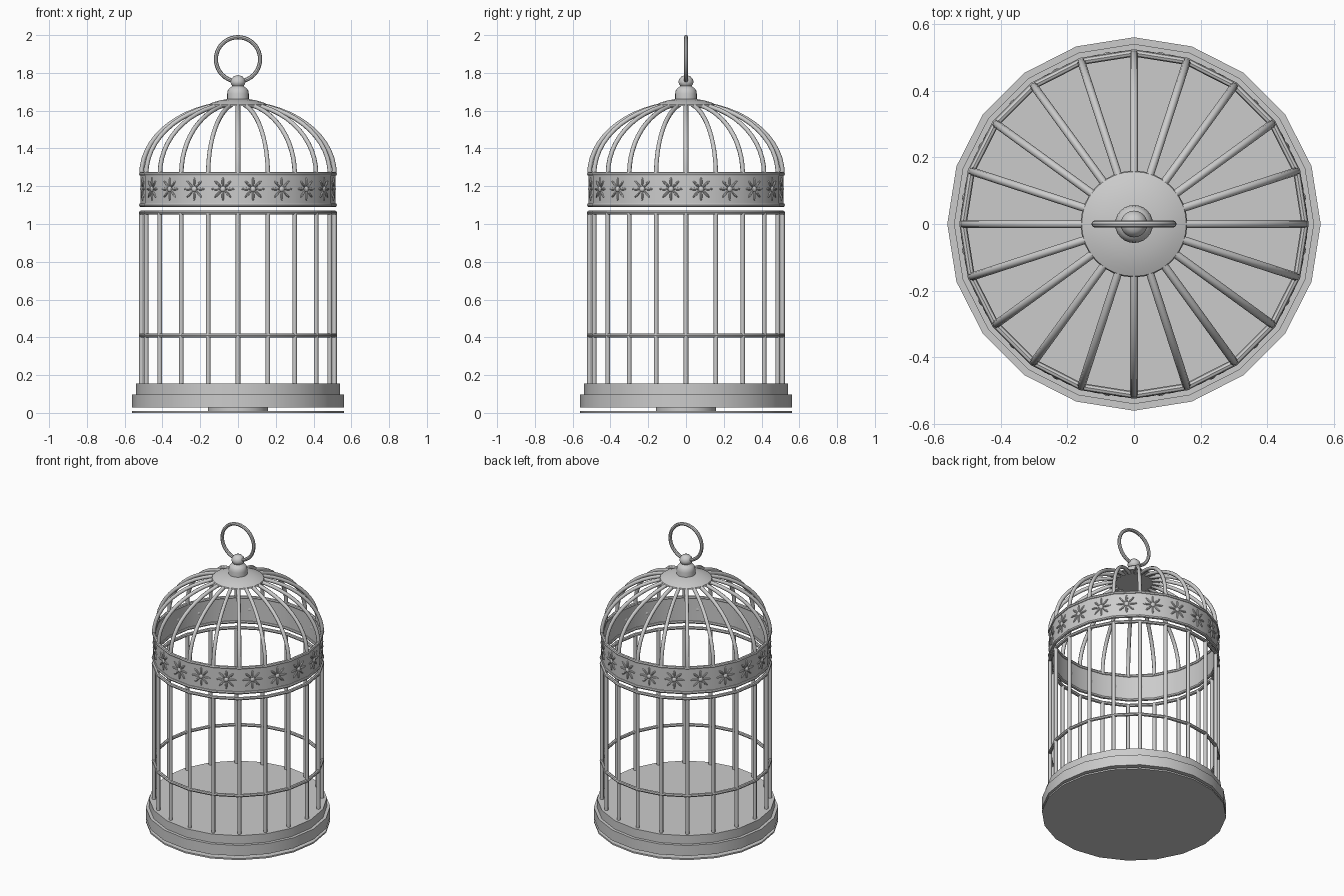
import bpy, bmesh
from math import sin, cos, pi, radians
from mathutils import Matrix

if "Cube" in bpy.data.objects:
    bpy.data.objects.remove(bpy.data.objects["Cube"])

N = 20          # sides of the cage and number of bars
R = 0.511       # radius of the bar circle


def finish(name, bm):
    bmesh.ops.recalc_face_normals(bm, faces=bm.faces)
    me = bpy.data.meshes.new(name)
    bm.to_mesh(me)
    bm.free()
    ob = bpy.data.objects.new(name, me)
    bpy.context.collection.objects.link(ob)
    return ob


def lathe(name, profile, sides=N, closed=False):
    """Turn an (r, z) profile about z; r = 0 points become poles."""
    bm = bmesh.new()
    rings = []
    for r, z in profile:
        if r == 0:
            rings.append([bm.verts.new((0, 0, z))] * sides)
        else:
            rings.append([bm.verts.new((r * cos(2 * pi * i / sides), r * sin(2 * pi * i / sides), z))
                          for i in range(sides)])
    pairs = list(zip(rings, rings[1:])) + ([(rings[-1], rings[0])] if closed else [])
    for a, b in pairs:
        for i in range(sides):
            j = (i + 1) % sides
            quad = list(dict.fromkeys([a[i], a[j], b[j], b[i]]))
            bm.faces.new(quad)
    return finish(name, bm)


def hoop(name, radius, z, tube, sides=N):
    prof = [(radius + tube * cos(k * pi / 4), z + tube * sin(k * pi / 4)) for k in range(8)]
    return lathe(name, prof, sides, closed=True)


def bars(name, path, thick):
    """Repeat an (r, z) path as a round bar at each corner of the cage."""
    cu = bpy.data.curves.new(name, 'CURVE')
    cu.dimensions = '3D'
    cu.bevel_depth = thick
    cu.bevel_resolution = 2
    cu.use_fill_caps = True
    for i in range(N):
        a = 2 * pi * i / N
        sp = cu.splines.new('POLY')
        sp.points.add(len(path) - 1)
        for p, (r, z) in zip(sp.points, path):
            p.co = (r * cos(a), r * sin(a), z, 1)
    bpy.context.collection.objects.link(bpy.data.objects.new(name, cu))


# Base: pull-out tray plate, centre foot and stepped floor
lathe("bottom_plate", [(0, 0), (0.56, 0), (0.56, 0.01), (0, 0.01)])
lathe("centre_foot", [(0, 0.01), (0.16, 0.01), (0.16, 0.03), (0, 0.03)])
lathe("base", [(0, 0.028), (0.56, 0.028), (0.56, 0.098), (0.54, 0.098), (0.54, 0.155), (0, 0.155)])

# Cage body
bars("body_bars", [(R, 0.15), (R, 1.06)], 0.012)
hoop("lower_hoop", R + 0.002, 0.41, 0.011)
hoop("upper_hoop", R + 0.002, 1.06, 0.011)

# Lid band with its two hoops
lathe("lid_band", [(0.517, 1.10), (0.517, 1.265), (0.509, 1.265), (0.509, 1.10)], closed=True)
hoop("band_lower_hoop", R + 0.002, 1.10, 0.011)
hoop("band_upper_hoop", R + 0.002, 1.265, 0.011)

# Flower ornaments, one on each face of the band
bm = bmesh.new()
for i in range(N):
    place = (Matrix.Rotation(2 * pi * (i + 0.5) / N, 4, 'Z')
             @ Matrix.Translation((0.517 * cos(pi / N), 0, 1.185)))
    for k in range(8):
        petal = (Matrix.Rotation(k * pi / 4, 4, 'X') @ Matrix.Translation((0, 0, 0.037))
                 @ Matrix.Diagonal((0.008, 0.007, 0.025, 1)))
        bmesh.ops.create_uvsphere(bm, u_segments=8, v_segments=6, radius=1, matrix=place @ petal)
    bmesh.ops.create_uvsphere(bm, u_segments=10, v_segments=6, radius=1,
                              matrix=place @ Matrix.Diagonal((0.011, 0.016, 0.016, 1)))
finish("band_flowers", bm)

# Dome bars
arc = [(R * cos(t * pi / 2 / 14), 1.265 + 0.375 * sin(t * pi / 2 / 14)) for t in range(13)]
bars("dome_bars", arc, 0.012)

# Cap and finial
lathe("dome_cap", [(0, 1.625), (0.16, 1.625), (0.157, 1.633), (0.13, 1.645), (0.09, 1.656),
                   (0.05, 1.662), (0, 1.664)], 32)
lathe("finial", [(0, 1.655), (0.057, 1.655), (0.057, 1.69), (0.054, 1.707), (0.045, 1.72),
                 (0.033, 1.727), (0.03, 1.731), (0.037, 1.74), (0.04, 1.752), (0.036, 1.768),
                 (0.023, 1.782), (0, 1.788)], 24)

# Hanging ring
ring = hoop("hanging_ring", 0.117, 0, 0.011, 40)
ring.rotation_euler = (radians(90), 0, 0)
ring.location = (0, 0, 1.872)

# Smooth shading with sharp edges kept
bpy.ops.object.select_all(action='DESELECT')
for ob in bpy.context.scene.objects:
    if ob.type == 'MESH':
        ob.select_set(True)
        bpy.context.view_layer.objects.active = ob
bpy.ops.object.shade_smooth_by_angle(angle=radians(35))
